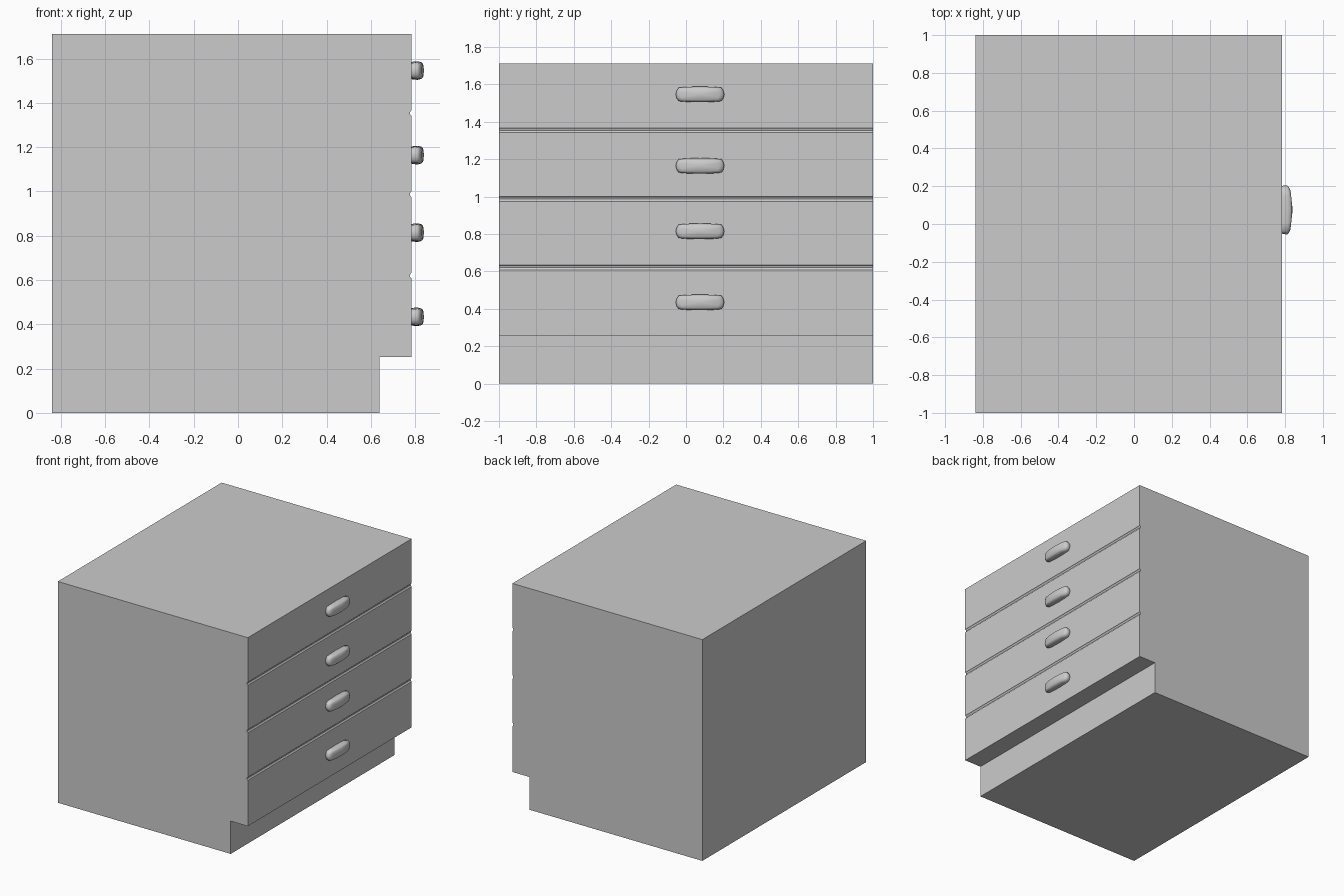
import bpy, bmesh, math

if "Cube" in bpy.data.objects:
    bpy.data.objects.remove(bpy.data.objects["Cube"])

FRONT = 0.784


def make_object(name, bm):
    bmesh.ops.recalc_face_normals(bm, faces=bm.faces)
    mesh = bpy.data.meshes.new(name)
    bm.to_mesh(mesh)
    bm.free()
    obj = bpy.data.objects.new(name, mesh)
    bpy.context.collection.objects.link(obj)
    return obj


# Cabinet: side profile with toe kick and drawer grooves, extruded along y
profile = [(-0.84, 0), (0.638, 0), (0.638, 0.253), (FRONT, 0.253)]
for z in (0.62, 0.987, 1.354):
    profile += [(FRONT, z - 0.013), (FRONT - 0.005, z - 0.009),
                (FRONT - 0.008, z), (FRONT - 0.005, z + 0.009), (FRONT, z + 0.013)]
profile += [(FRONT, 1.71), (-0.84, 1.71)]

bm = bmesh.new()
side = bm.faces.new([bm.verts.new((x, -1, z)) for x, z in profile])
ext = bmesh.ops.extrude_face_region(bm, geom=[side])
bmesh.ops.translate(bm, vec=(0, 2, 0),
                    verts=[v for v in ext["geom"] if isinstance(v, bmesh.types.BMVert)])
make_object("drawer_cabinet", bm)


# Drawer pull: lozenge outline lofted outwards, with a slightly domed front
def make_pull(name, z):
    half = [(0.130, 0), (0.125, 0.020), (0.114, 0.036), (0.07, 0.040), (0, 0.042)]
    top = half + [(-y, h) for y, h in half[-2::-1]]
    outline = top + [(y, -h) for y, h in top[-2:0:-1]]
    bm = bmesh.new()
    rings = []
    for out, sy, sz in ((-0.005, 0.96, 0.90), (0.010, 0.99, 0.97), (0.027, 1, 1),
                        (0.044, 0.93, 0.90), (0.052, 0.80, 0.72)):
        ring = []
        for y, h in outline:
            dome = 0.008 * (y / 0.13) ** 2 if out > 0.03 else 0
            ring.append(bm.verts.new((FRONT + out - dome, 0.075 + y * sy, z + h * sz)))
        rings.append(ring)
    n = len(outline)
    for a, b in zip(rings, rings[1:]):
        for i in range(n):
            j = (i + 1) % n
            bm.faces.new((a[i], a[j], b[j], b[i]))
    bm.faces.new(rings[0])
    # Domed front cap
    tip = bm.verts.new((FRONT + 0.056, 0.075, z))
    for i in range(n):
        bm.faces.new((rings[-1][i], rings[-1][(i + 1) % n], tip))
    for f in bm.faces:
        f.smooth = True
    obj = make_object(name, bm)
    bpy.ops.object.select_all(action='DESELECT')
    obj.select_set(True)
    bpy.context.view_layer.objects.active = obj
    bpy.ops.object.shade_smooth_by_angle(angle=math.radians(60))


for i, z in enumerate((0.434, 0.814, 1.164, 1.546)):
    make_pull(f"drawer_pull_{i + 1}", z)
